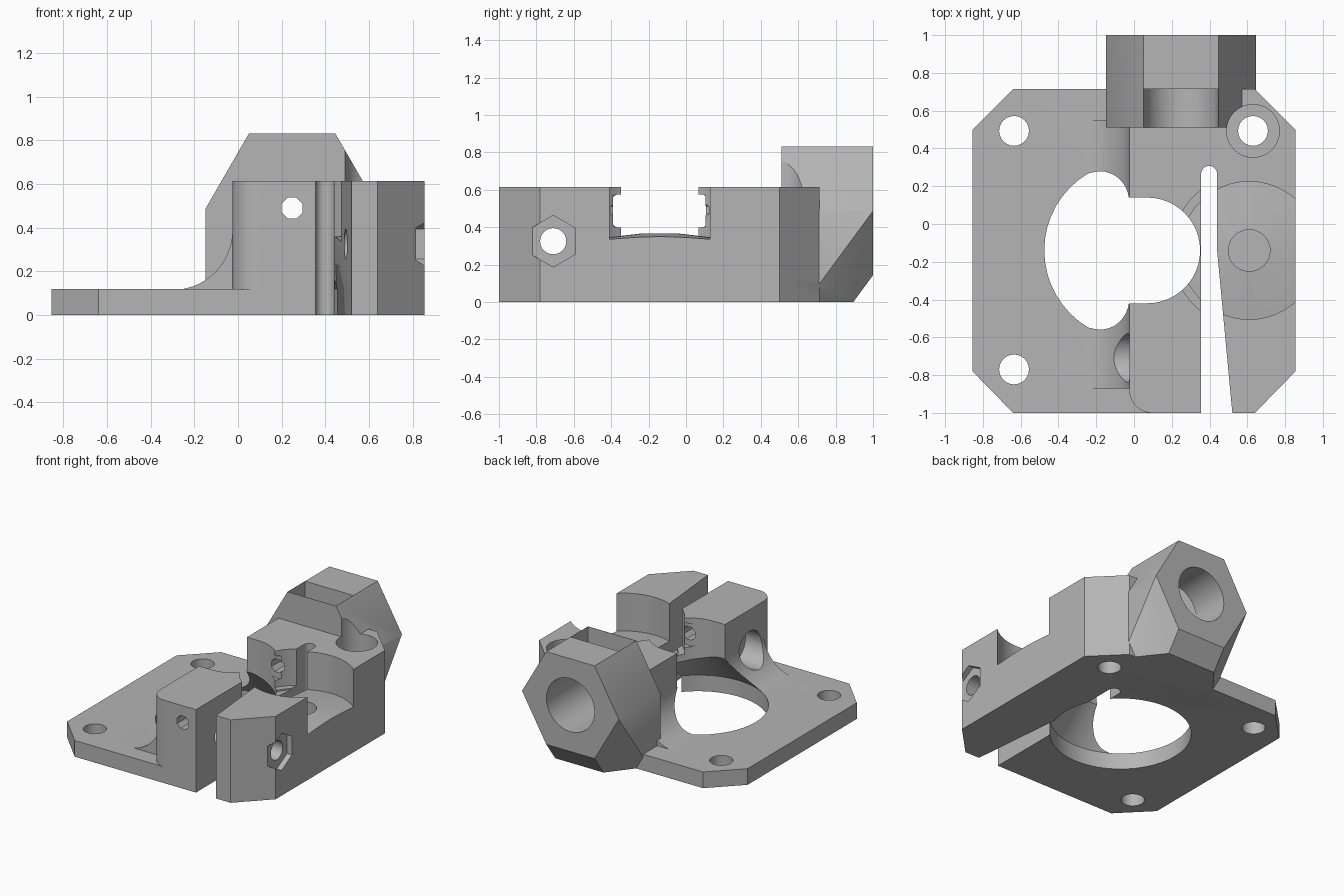
import bpy, bmesh, math
from mathutils import Vector

if "Cube" in bpy.data.objects:
    bpy.data.objects.remove(bpy.data.objects["Cube"], do_unlink=True)

grey = bpy.data.materials.new("plain_grey")
grey.use_nodes = True
colour = (0.46, 0.46, 0.46, 1)
grey.diffuse_color = colour
grey.node_tree.nodes["Principled BSDF"].inputs["Base Color"].default_value = colour


def finish(bm, name):
    bmesh.ops.recalc_face_normals(bm, faces=bm.faces)
    me = bpy.data.meshes.new(name)
    bm.to_mesh(me)
    bm.free()
    me.materials.append(grey)
    ob = bpy.data.objects.new(name, me)
    bpy.context.collection.objects.link(ob)
    return ob


def prism(name, pts, lo, hi, axis="z"):
    """Extrude a 2D outline along an axis: z takes (x, y), y takes (x, z), x takes (y, z)."""
    place = {"z": lambda a, b, c: (a, b, c),
             "y": lambda a, b, c: (a, c, b),
             "x": lambda a, b, c: (c, a, b)}[axis]
    bm = bmesh.new()
    rings = [[bm.verts.new(place(a, b, c)) for a, b in pts] for c in (lo, hi)]
    n = len(pts)
    bm.faces.new(rings[0])
    bm.faces.new(rings[1])
    for i in range(n):
        j = (i + 1) % n
        bm.faces.new((rings[0][i], rings[0][j], rings[1][j], rings[1][i]))
    return finish(bm, name)


def arc(cx, cy, r, a0, a1, n):
    return [(cx + r * math.cos(math.radians(a0 + (a1 - a0) * i / n)),
             cy + r * math.sin(math.radians(a0 + (a1 - a0) * i / n))) for i in range(n + 1)]


def circle(cx, cy, r, n=40, turn=0):
    return arc(cx, cy, r, turn, turn + 360, n)[:-1]


def rect(a0, b0, a1, b1):
    return [(a0, b0), (a1, b0), (a1, b1), (a0, b1)]


def turned(name, cx, cy, profile, n=48):
    """Stack of rings (radius, z) around a vertical axis."""
    bm = bmesh.new()
    rings = [[bm.verts.new((x, y, z)) for x, y in circle(cx, cy, r, n)] for r, z in profile]
    for a, b in zip(rings, rings[1:]):
        for i in range(n):
            j = (i + 1) % n
            bm.faces.new((a[i], a[j], b[j], b[i]))
    bm.faces.new(rings[0])
    bm.faces.new(rings[-1])
    return finish(bm, name)


def boolean(target, tool, op="DIFFERENCE"):
    tool.hide_render = True
    mod = target.modifiers.new(tool.name, "BOOLEAN")
    mod.operation = op
    mod.solver = "EXACT"
    mod.object = tool
    bpy.context.view_layer.objects.active = target
    bpy.ops.object.modifier_apply(modifier=mod.name)
    bpy.data.objects.remove(tool, do_unlink=True)


# Flat mounting plate with cut corners
body = prism("clamp_body", [(-0.64, -1), (0.64, -1), (0.855, -0.78), (0.855, 0.5),
                            (0.64, 0.715), (-0.64, 0.715), (-0.855, 0.5), (-0.855, -0.78)], 0, 0.12)

# Tall block with one rounded front corner
block = prism("block", arc(0.095, -0.88, 0.12, 180, 270, 10) +
              [(0.64, -1), (0.855, -0.78), (0.855, 0.5), (0.64, 0.715), (-0.025, 0.715)], 0, 0.615)
boolean(body, block, "UNION")

# Concave fillet between plate and block
fillet = prism("fillet", arc(-0.3, 0.39, 0.275, 270, 360, 14) + [(0.1, 0.39), (0.1, 0.05), (-0.3, 0.05)],
               -0.87, 0.55, "y")
boolean(body, fillet, "UNION")

# Hexagonal rear boss swept down and forward to the plate
HX, HZ = 0.248, 0.487
bm = bmesh.new()
for x, z in circle(HX, HZ, 0.397, 6):
    for y in (0.51, 1.0):
        for t in (0, 0.5):
            bm.verts.new((x, y - t, z - 1.36 * t))
hull = bmesh.ops.convex_hull(bm, input=bm.verts)
spare = [g for g in hull["geom_interior"] if isinstance(g, bmesh.types.BMVert)]
bmesh.ops.delete(bm, geom=spare, context="VERTS")
for co, no in (((0, 0, 0), (0, 0, -1)), ((0, 0.51, 0), (0, -1, 0))):
    bmesh.ops.bisect_plane(bm, geom=bm.verts[:] + bm.edges[:] + bm.faces[:],
                           plane_co=co, plane_no=no, clear_outer=True)
    bmesh.ops.holes_fill(bm, edges=[e for e in bm.edges if e.is_boundary])
bmesh.ops.dissolve_limit(bm, angle_limit=0.01, verts=bm.verts, edges=bm.edges)
boolean(body, finish(bm, "rear_boss"), "UNION")

# Rear boss bore and the open cradle in front of it
boolean(body, prism("boss_bore", circle(HX, HZ, 0.197), 0.6, 1.1, "y"))
cradle = arc(HX, HZ, 0.197, 180, 360, 24) + [(HX + 0.197, 0.95), (HX - 0.197, 0.95)]
boolean(body, prism("cradle", cradle, 0.512, 0.715, "y"))

# Central opening: wide at the bottom, coned up to a narrow throat
boolean(body, turned("coned_hole", 0, -0.14, [(0.475, -0.1), (0.475, 0.12), (0.28, 0.36), (0.28, 0.7)]))
boolean(body, prism("throat", circle(0.07, -0.14, 0.28, 48), 0.27, 0.7))
boolean(body, prism("throat_side", rect(-0.4, -0.42, 0.07, 0.14), 0.34, 0.7))

# Roller pocket in the lever with a gently coned floor and axle socket
boolean(body, turned("roller_pocket", 0.61, -0.14, [(0.11, 0.365), (0.365, 0.335), (0.365, 0.7)]))
near = [(0.4, 0.2)] + [p for p in arc(0.61, -0.14, 0.41, 122, 238, 20)] + [(0.4, -0.48)]
boolean(body, prism("pocket_inner_side", near, 0.345, 0.7))
boolean(body, prism("axle_socket", circle(0.61, -0.14, 0.11), 0.14, 0.5))

# Tapered slit that frees the lever
slit = [(0.355, -1.1), (0.53, -1.1), (0.44, -0.14)] + arc(0.3975, 0.265, 0.0425, 0, 180, 12)
boolean(body, prism("lever_slit", slit, -0.1, 0.8))

# Vertical screw holes, one with a deep counterbore
for x, y in ((-0.635, 0.493), (-0.635, -0.77), (0.63, 0.493)):
    boolean(body, prism("screw_hole", circle(x, y, 0.079, 24), -0.1, 0.75))
boolean(body, prism("counterbore", circle(0.63, 0.493, 0.14), 0.48, 1.0))

# Cross screw: nut trap on the right, round recess on the left
boolean(body, prism("cross_hole", circle(-0.71, 0.325, 0.07, 24), -0.3, 1.0, "x"))
boolean(body, prism("nut_trap", circle(-0.71, 0.325, 0.138, 6, 90), 0.815, 1.0, "x"))
boolean(body, prism("screw_recess", circle(-0.71, 0.325, 0.13), -0.35, 0.1, "x"))

# Feed hole running front to back, widened beside the throat
boolean(body, prism("feed_hole", circle(HX, 0.49, 0.052, 8, 22.5), -1.1, 0.6, "y"))
boolean(body, prism("feed_flare", circle(HX, 0.487, 0.09, 24), -0.39, 0.105, "y"))

# Smooth curved walls, keep hard edges
for ob in bpy.context.selected_objects:
    ob.select_set(False)
body.select_set(True)
bpy.context.view_layer.objects.active = body
bpy.ops.object.shade_smooth_by_angle(angle=math.radians(30))
